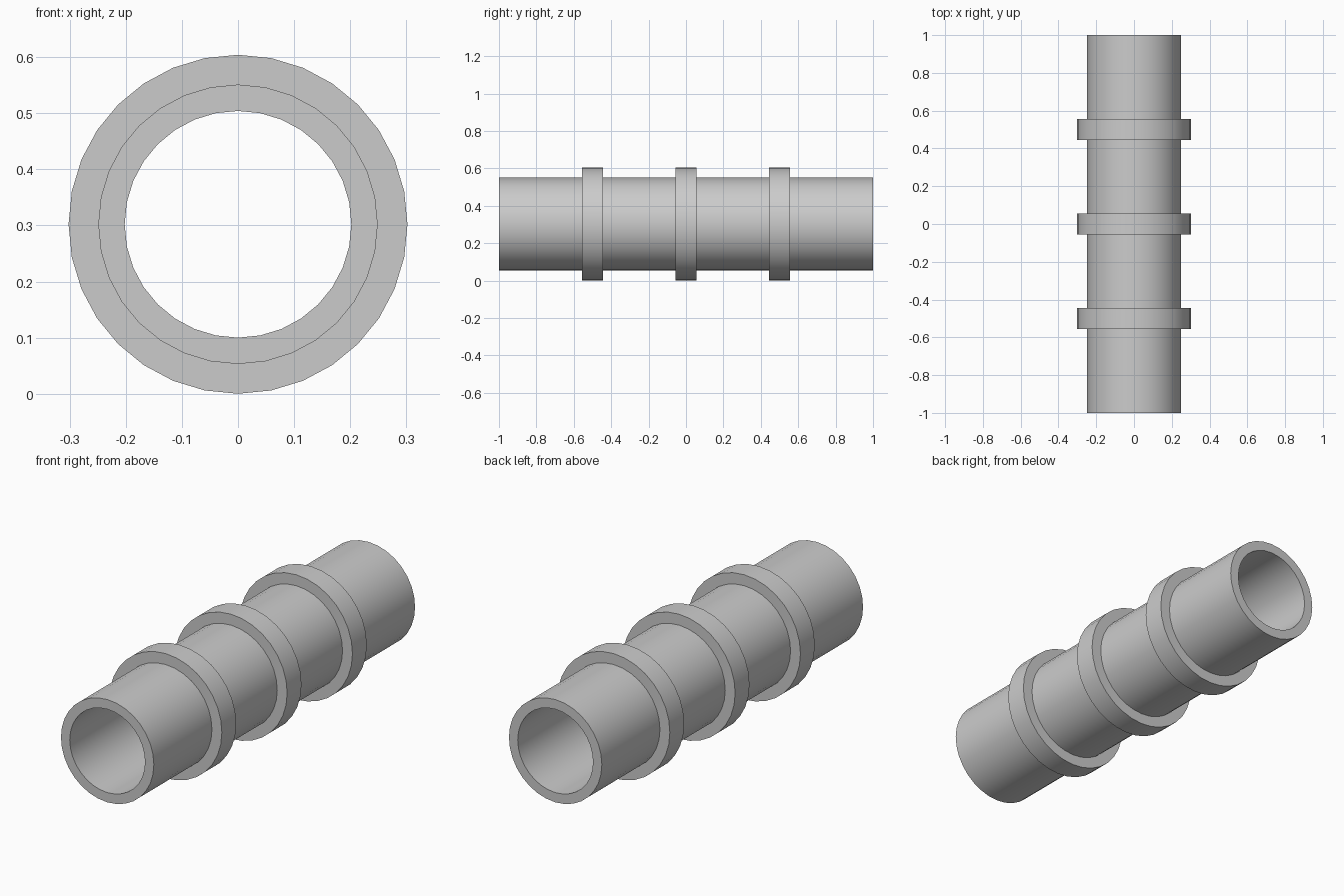
import bpy, bmesh, math

if "Cube" in bpy.data.objects:
    bpy.data.objects.remove(bpy.data.objects["Cube"])

SIDES = 32
BORE, PIPE, COLLAR = 0.202, 0.249, 0.302   # radii
HALF_COLLAR = 0.055
AXIS_Z = COLLAR


def lathe(name, profile):
    """Revolve a closed (radius, y) profile around the y axis."""
    bm = bmesh.new()
    rings = []
    for i in range(SIDES):
        a = 2 * math.pi * i / SIDES
        rings.append([bm.verts.new((r * math.cos(a), y, r * math.sin(a)))
                      for r, y in profile])
    n = len(profile)
    for i in range(SIDES):
        a, b = rings[i], rings[(i + 1) % SIDES]
        for j in range(n):
            k = (j + 1) % n
            bm.faces.new((a[j], a[k], b[k], b[j]))
    bmesh.ops.recalc_face_normals(bm, faces=bm.faces)
    mesh = bpy.data.meshes.new(name)
    bm.to_mesh(mesh)
    bm.free()
    obj = bpy.data.objects.new(name, mesh)
    bpy.context.collection.objects.link(obj)
    obj.location.z = AXIS_Z
    bpy.ops.object.select_all(action='DESELECT')
    obj.select_set(True)
    bpy.context.view_layer.objects.active = obj
    bpy.ops.object.shade_smooth_by_angle(angle=math.radians(30))
    return obj


# Hollow pipe whose outer wall steps out into three square collars
profile = [(BORE, 1), (BORE, -1), (PIPE, -1)]
for y in (-0.5, 0, 0.5):
    profile += [(PIPE, y - HALF_COLLAR), (COLLAR, y - HALF_COLLAR),
                (COLLAR, y + HALF_COLLAR), (PIPE, y + HALF_COLLAR)]
profile.append((PIPE, 1))
lathe("collared_pipe", profile)
